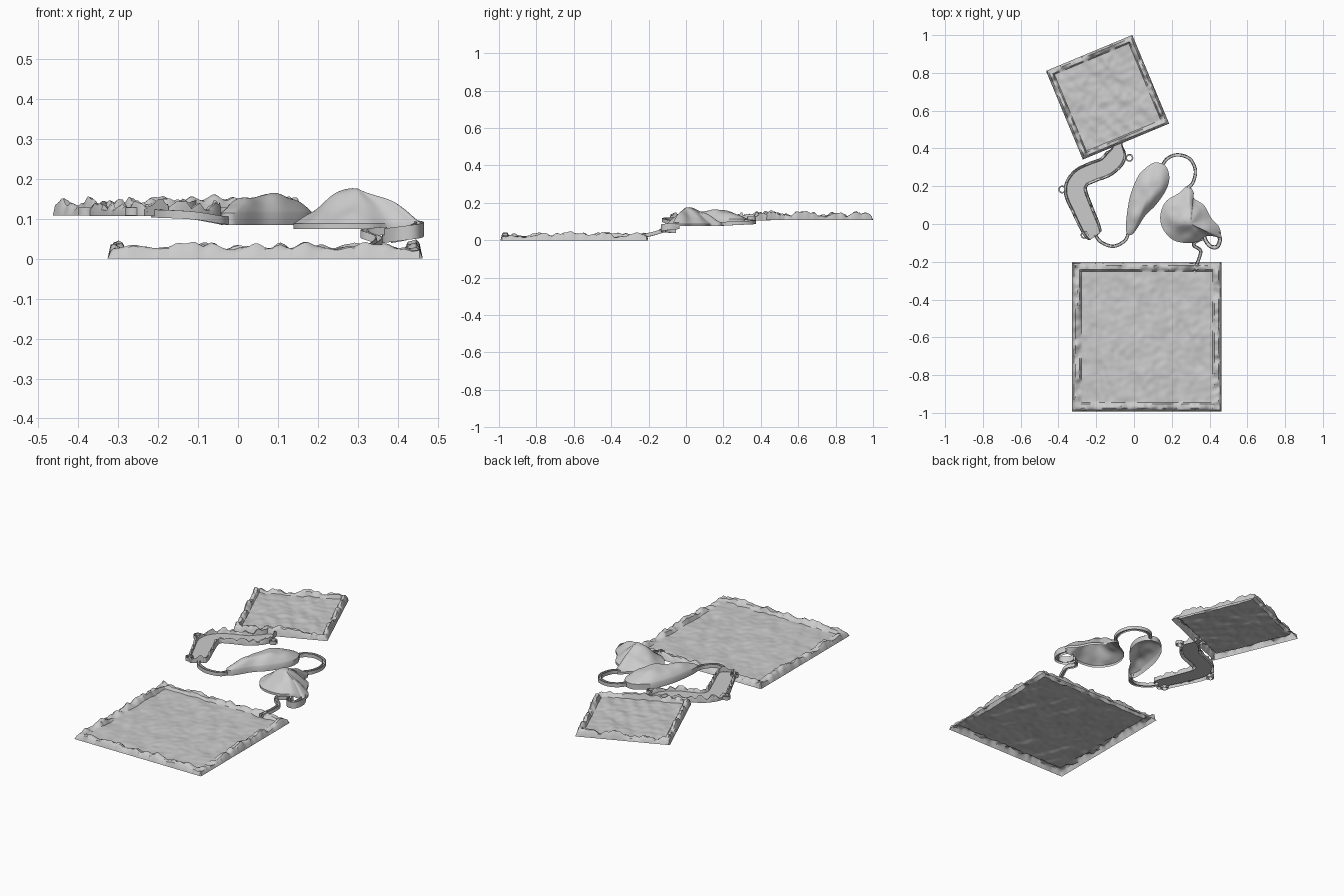
import bpy, math
from mathutils import Vector, noise, Matrix

if "Cube" in bpy.data.objects:
    bpy.data.objects.remove(bpy.data.objects["Cube"])


def n3(x, y, s, seed=0.0):
    return noise.noise(Vector((x * s + seed, y * s, seed * 1.7)))


def sheet(name, rows, closed=False, matrix=None):
    """Quad sheet from rows of points; rows are joined in order."""
    import bmesh
    bm = bmesh.new()
    vs = [[bm.verts.new(p) for p in r] for r in rows]
    m = len(rows[0])
    for i in range(len(rows) - 1):
        for j in range(m if closed else m - 1):
            k = (j + 1) % m
            bm.faces.new((vs[i][j], vs[i + 1][j], vs[i + 1][k], vs[i][k]))
    bmesh.ops.remove_doubles(bm, verts=bm.verts, dist=1e-5)
    me = bpy.data.meshes.new(name)
    bm.to_mesh(me)
    bm.free()
    ob = bpy.data.objects.new(name, me)
    bpy.context.collection.objects.link(ob)
    if matrix:
        ob.matrix_world = matrix
    bpy.ops.object.select_all(action='DESELECT')
    ob.select_set(True)
    bpy.context.view_layer.objects.active = ob
    bpy.ops.object.shade_smooth_by_angle(angle=math.radians(40))
    return ob


def spline(pts, steps, closed=False):
    """Catmull-Rom through points of any dimension."""
    n, out = len(pts), []
    for i in range(n if closed else n - 1):
        if closed:
            q = [pts[(i + k) % n] for k in (-1, 0, 1, 2)]
        else:
            q = [pts[min(max(i + k, 0), n - 1)] for k in (-1, 0, 1, 2)]
        for s in range(steps):
            t = s / steps
            out.append([0.5 * (2 * b + (c - a) * t + (2 * a - 5 * b + 4 * c - d) * t * t
                               + (3 * b - a - 3 * c + d) * t ** 3) for a, b, c, d in zip(*q)])
    if not closed:
        out.append(list(pts[-1]))
    return out


def arena(name, cx, cy, sx, sy, rot, z0, rim, floor, edge, rough, seed):
    """Square field with a rippled floor and a rocky rim."""
    def axis(s):
        lip = [0, .2, .4, .65, .9, 1.15]
        inner = s - 2.6 * edge
        n = 70
        a = [k * edge for k in lip]
        return ([v - s / 2 for v in a] + [1.3 * edge + inner * k / n - s / 2 for k in range(n + 1)]
                + [s / 2 - v for v in reversed(a)])

    def height(x, y):
        d = min(sx / 2 - abs(x), sy / 2 - abs(y)) / edge
        if d < 1e-4:
            return 0
        if d < 1.0:
            shape = min(1, 0.45 + d * 1.6) if d < .5 else 1 - 0.3 * (d - .5)
            return max(.008, shape * (rim + rough * (n3(x, y, 11, seed) + .7 * n3(x, y, 30, seed))))
        u, v = x * .9 + y * .35, y * .9 - x * .35
        return floor + .008 * noise.noise(Vector((u * 22, v * 9, seed))) + .003 * n3(x, y, 30, seed)

    rows = [[(x, y, height(x, y)) for y in axis(sy)] for x in axis(sx)]
    return sheet(name, rows, matrix=Matrix.Translation((cx, cy, z0)) @ Matrix.Rotation(rot, 4, 'Z'))


def mound(name, outline, centre, z0, zwall, top, power, rough):
    """Hill on a short wall, made of shrinking copies of an outline."""
    ring = spline(outline, 7, closed=True)
    rows = []
    for k in range(17):
        f = k / 16
        row = []
        for x, y in ring:
            px, py = centre[0] + (x - centre[0]) * f, centre[1] + (y - centre[1]) * f
            z = zwall + (top - zwall) * (1 - f ** power)
            row.append((px, py, z + rough * n3(px, py, 14, 3.1) * (1 - f ** 4)))
        rows.append(row)
    rows.append([(x, y, z0) for x, y in ring])
    return sheet(name, rows, closed=True)


def track(name, path, profile, steps=8, rough=0.0, cap=False):
    """Sweep a channel profile (width fraction, height) along x, y, z, halfwidth points."""
    st = spline(path, steps)
    rim = max(h for _, h in profile)
    rows = []
    for i, (x, y, z, w) in enumerate(st):
        a, b = st[max(i - 1, 0)], st[min(i + 1, len(st) - 1)]
        t = Vector((b[0] - a[0], b[1] - a[1])).normalized()
        row = []
        for f, h in profile:
            if cap and i >= len(st) - 2:
                h = rim if h else 0
            if cap and i == len(st) - 1:
                h = 0
            px, py = x - t.y * w * f, y + t.x * w * f
            if h > rim * .8:
                h += rough * n3(px, py, 35, 5.3)
            row.append((px, py, z + h))
        rows.append(row)
    return sheet(name, rows)


# Large lower field and small raised field
arena("large_field", .068, -.597, .79, .79, 0, 0, .031, .014, .042, .022, 2.4)
arena("small_field", -.14, .671, .495, .508, math.radians(22.6), .108, .034, .014, .03, .026, 7.7)

# Hill and bean-shaped mound
mound("hill", [(.24, .165), (.17, .12), (.14, .05), (.15, -.02), (.2, -.08), (.265, -.1), (.33, -.095),
               (.38, -.065), (.42, -.065), (.46, -.07), (.45, -.015), (.41, .03), (.37, .1), (.318, .135),
               (.315, .17), (.285, .203)], (.3, .0), .075, .088, .172, 1.35, .022)
mound("bean_mound", [(.11, .325), (.06, .295), (.02, .25), (-.02, .15), (-.04, .03), (-.04, -.045),
                     (-.015, -.058), (.012, -.03), (.06, .045), (.115, .1), (.17, .18), (.187, .25),
                     (.165, .31)], (.07, .15), .085, .115, .16, 2.6, .012)

# Bent fairway with rocky border
border = [(-1, 0), (-1, .015), (-.93, .028), (-.8, .026), (-.74, .01), (-.3, .01), (.3, .01),
          (.74, .01), (.8, .026), (.93, .028), (1, .015), (1, 0)]
track("bent_fairway", [(-.085, .45, .107, .022), (-.085, .415, .107, .026), (-.095, .36, .107, .056),
                       (-.145, .305, .107, .056), (-.22, .275, .107, .056), (-.285, .24, .107, .056),
                       (-.31, .175, .107, .062), (-.27, .07, .107, .058), (-.23, -.02, .107, .054),
                       (-.213, -.057, .107, .045), (-.207, -.067, .107, .03)],
      border, rough=.028, cap=True)

# Narrow linking channels
gutter = [(-1, 0), (-1, .02), (-.65, .02), (-.55, .005), (.55, .005), (.65, .02), (1, .02), (1, 0)]
track("front_link", [(-.21, -.05, .103, .009), (-.175, -.095, .102, .009), (-.11, -.118, .098, .009),
                     (-.05, -.09, .088, .009), (-.03, -.05, .085, .009)], gutter)
track("back_link", [(.145, .3, .09, .009), (.175, .345, .09, .009), (.23, .366, .088, .009),
                    (.295, .345, .085, .009), (.325, .285, .082, .009), (.312, .22, .079, .009),
                    (.28, .185, .077, .009)], gutter)
tall = [(f, h * 1.8) for f, h in gutter]
track("descending_ramp", [(.44, -.04, .06, .011), (.455, -.08, .056, .011), (.44, -.12, .05, .011),
                          (.405, -.118, .044, .011), (.378, -.085, .04, .011), (.372, -.055, .04, .011)], tall)
track("lower_ramp", [(.37, -.075, .06, .009), (.325, -.095, .056, .009), (.318, -.115, .05, .009),
                     (.352, -.14, .036, .009), (.345, -.18, .024, .009), (.33, -.22, .016, .009),
                     (.32, -.255, .012, .009)], gutter)

# Small loops around the fairway
for i, (x, y) in enumerate([(-.024, .35), (-.38, .183), (-.262, -.058)]):
    loop = [(x + .017 * math.cos(a * math.pi / 4), y + .017 * math.sin(a * math.pi / 4), .108, .004)
            for a in range(9)]
    track(f"side_loop_{i + 1}", loop, gutter, steps=3)
